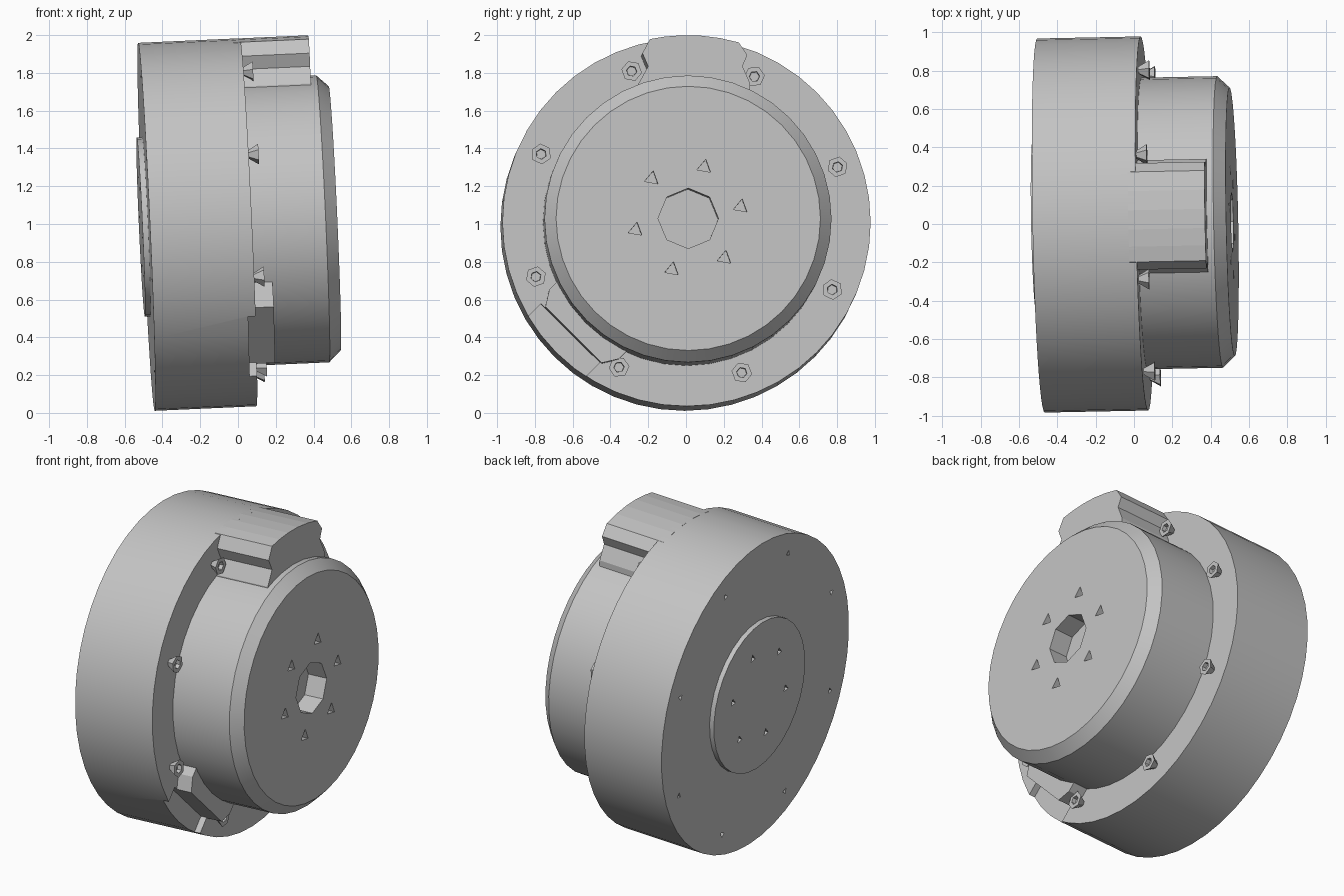
import bpy
import bmesh
from math import sin, cos, pi, radians
from mathutils import Matrix, Vector

cube = bpy.data.objects.get("Cube")
if cube:
    bpy.data.objects.remove(cube, do_unlink=True)

grey = bpy.data.materials.new("grey_metal")
grey.use_nodes = True
COLOR = (0.55, 0.55, 0.55, 1)
grey.diffuse_color = COLOR
grey.node_tree.nodes["Principled BSDF"].inputs["Base Color"].default_value = COLOR

# Slightly tilted frame: local x runs along the motor axis
axis = Vector((1, 0.02, 0.045)).normalized()
side = Vector((0, 0, 1)).cross(axis).normalized()
up = axis.cross(side)
FRAME = Matrix((axis, side, up)).transposed().to_4x4()
FRAME.translation = (-0.485, -0.008, 0.985)


def circle(r, n, phase=0, center=(0, 0)):
    return [(center[0] + r * cos(phase + 2 * pi * i / n),
             center[1] + r * sin(phase + 2 * pi * i / n)) for i in range(n)]


def loft(bm, sections):
    """Skin a list of (x, outline) sections and cap both ends."""
    rings = [[bm.verts.new((x, y, z)) for y, z in pts] for x, pts in sections]
    n = len(rings[0])
    for a, b in zip(rings, rings[1:]):
        for i in range(n):
            j = (i + 1) % n
            bm.faces.new((a[i], a[j], b[j], b[i]))
    bm.faces.new(rings[0][::-1])
    bm.faces.new(rings[-1])


def lathe(bm, profile, n, phase=0, center=(0, 0)):
    loft(bm, [(x, circle(r, n, phase, center)) for x, r in profile])


def prism(bm, pts, x0, x1):
    loft(bm, [(x0, pts), (x1, pts)])


def polar(r, angle):
    return (r * cos(angle), r * sin(angle))


def finish(name, bm, smooth=False):
    bmesh.ops.recalc_face_normals(bm, faces=bm.faces[:])
    mesh = bpy.data.meshes.new(name)
    bm.to_mesh(mesh)
    bm.free()
    mesh.materials.append(grey)
    obj = bpy.data.objects.new(name, mesh)
    bpy.context.collection.objects.link(obj)
    obj.matrix_world = FRAME
    if smooth:
        activate(obj)
        bpy.ops.object.shade_smooth_by_angle(angle=radians(25))
    return obj


def activate(obj):
    bpy.ops.object.select_all(action='DESELECT')
    obj.select_set(True)
    bpy.context.view_layer.objects.active = obj


def carve(obj, bm):
    """Cut the shapes in bm out of obj."""
    cutter = finish("cutter", bm)
    cutter.hide_render = True
    mod = obj.modifiers.new("cut", 'BOOLEAN')
    mod.operation = 'DIFFERENCE'
    mod.solver = 'EXACT'
    mod.object = cutter
    activate(obj)
    bpy.ops.object.modifier_apply(modifier=mod.name)
    bpy.data.objects.remove(cutter, do_unlink=True)
    bpy.ops.object.shade_smooth_by_angle(angle=radians(25))


BOLT_ANGLES = [radians(20 + 45 * k) for k in range(8)]
HOLE_ANGLES = [radians(12.5 + 60 * k) for k in range(6)]


def diagonal(pts):
    """Turn (outward, tangent) points to the lower front diagonal."""
    s = 0.5 ** 0.5
    return [((-u - t) * s, (-u + t) * s) for u, t in pts]


# Main drum with rear screw pits and a connector notch in its rim
bm = bmesh.new()
lathe(bm, [(0, 0.975), (0.54, 0.975)], 48)
drum = finish("main_drum", bm)
bm = bmesh.new()
for a in BOLT_ANGLES:
    lathe(bm, [(-0.05, 0.02), (0.04, 0.02)], 3, a, polar(0.85, a))
prism(bm, diagonal([(0.85, -0.2), (1.1, -0.2), (1.1, 0.24), (0.85, 0.24)]), 0.5, 0.6)
carve(drum, bm)

# Front hub with chamfered rim, shaft opening and triangular pits
bm = bmesh.new()
lathe(bm, [(0.53, 0.76), (0.935, 0.76), (0.998, 0.7)], 40)
hub = finish("front_hub", bm)
bm = bmesh.new()
lathe(bm, [(0.87, 0.16), (1.05, 0.16)], 8, pi / 2)
for a in HOLE_ANGLES:
    lathe(bm, [(0.95, 0.042), (1.05, 0.042)], 3, radians(80), polar(0.285, a))
carve(hub, bm)

# Rear cover disc with small pits
bm = bmesh.new()
lathe(bm, [(-0.03, 0.475), (0.01, 0.475)], 32)
cover = finish("rear_cover", bm)
bm = bmesh.new()
for a in HOLE_ANGLES:
    lathe(bm, [(-0.1, 0.026), (-0.005, 0.026)], 3, radians(80), polar(0.285, a))
carve(cover, bm)

# Cable housing on top, following the drum's curve
arc = [(y, (0.975 ** 2 - y * y) ** 0.5) for y in (0.27, 0.17, 0.07, -0.03, -0.12, -0.2)]
outline = [(0.33, 0.66), (0.33, 0.72), (0.29, 0.81), (0.315, 0.87)] + arc
outline += [(-0.24, 0.88), (-0.21, 0.81), (-0.26, 0.72), (-0.26, 0.66)]
bm = bmesh.new()
prism(bm, outline, 0.5, 0.9)
finish("cable_housing", bm)

# Connector boss beside the notch
bm = bmesh.new()
prism(bm, diagonal([(0.6, -0.26), (0.77, -0.26), (0.85, -0.21),
                    (0.85, 0.21), (0.77, 0.26), (0.6, 0.26)]), 0.48, 0.64)
finish("connector_boss", bm)

# Ring of socket-head bolts
for k, a in enumerate(BOLT_ANGLES):
    bm = bmesh.new()
    lathe(bm, [(0.53, 0.015), (0.595, 0.055), (0.595, 0.028), (0.57, 0.026)],
          6, a, polar(0.85, a))
    finish(f"rim_bolt_{k + 1}", bm)
